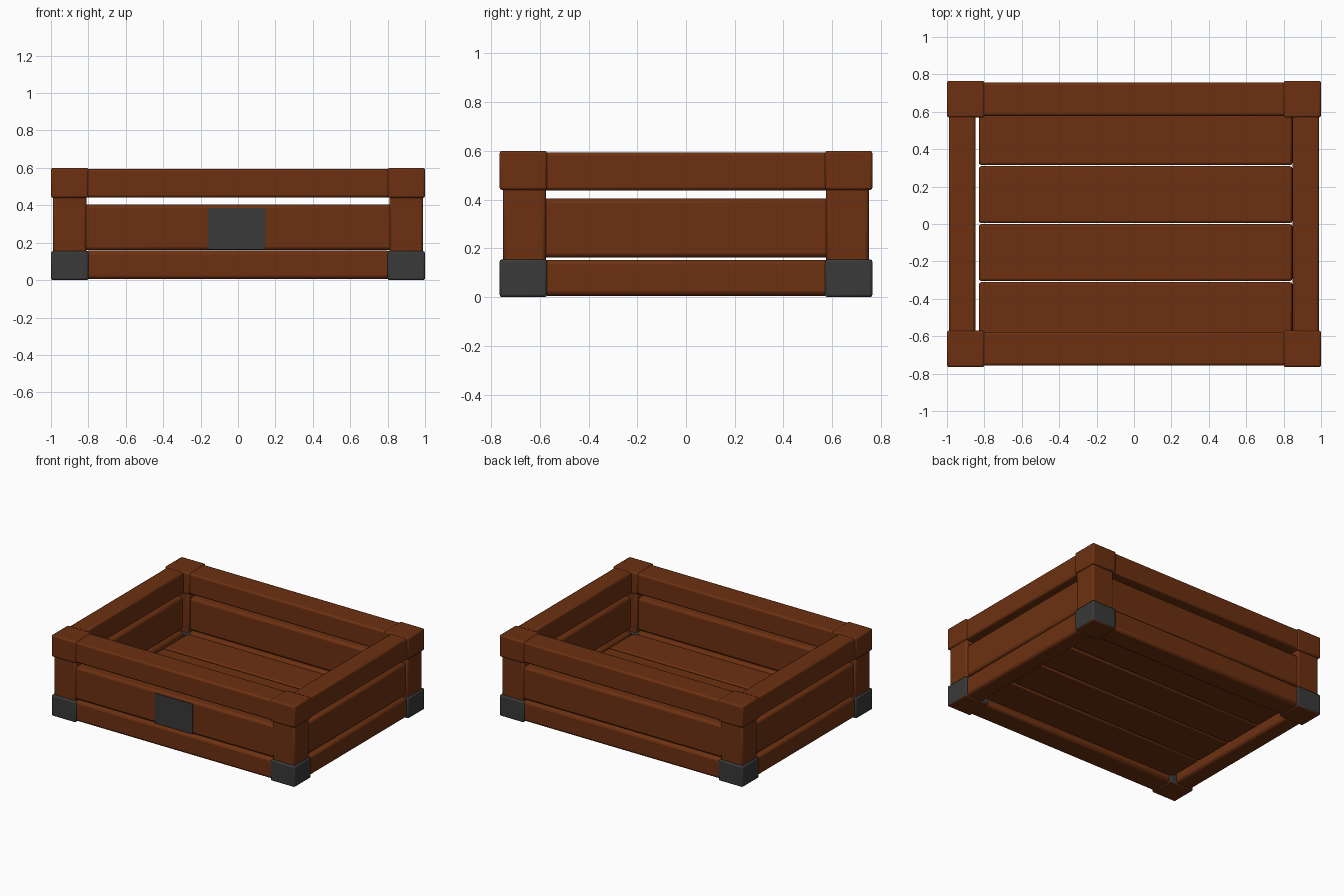
import bpy, bmesh

if "Cube" in bpy.data.objects:
    bpy.data.objects.remove(bpy.data.objects["Cube"])


def mat(name, rgb):
    m = bpy.data.materials.new(name)
    m.diffuse_color = (*rgb, 1)
    m.use_nodes = True
    m.node_tree.nodes["Principled BSDF"].inputs["Base Color"].default_value = m.diffuse_color
    return m


WOOD = mat("brown wood", (0.15, 0.030, 0.0055))
METAL = mat("dark grey metal", (0.041, 0.041, 0.041))
END = mat("dark end grain", (0.035, 0.005, 0.005))


def box(name, x, y, z, mats=(WOOD,), bevel=0.013, rule=None):
    """Bevelled box from (min, max) ranges; rule picks a material from the face normal."""
    bm = bmesh.new()
    bmesh.ops.create_cube(bm, size=1)
    for v in bm.verts:
        v.co = [r[0] + (c + 0.5) * (r[1] - r[0]) for r, c in zip((x, y, z), v.co)]
    bm.normal_update()
    if rule:
        for f in bm.faces:
            f.material_index = rule(f.normal)
    me = bpy.data.meshes.new(name)
    bm.to_mesh(me)
    bm.free()
    for m in mats:
        me.materials.append(m)
    ob = bpy.data.objects.new(name, me)
    bpy.context.collection.objects.link(ob)
    if bevel:
        b = ob.modifiers.new("bevel", "BEVEL")
        b.width, b.segments = bevel, 2
        bpy.context.view_layer.objects.active = ob
        ob.select_set(True)
        bpy.ops.object.shade_smooth_by_angle(angle=0.7)
        ob.select_set(False)
    return ob


def side(s, lo, hi):
    return (lo, hi) if s > 0 else (-hi, -lo)


# corners: post, wooden top block, metal foot with a wooden underside
for sx, nx in ((-1, "left"), (1, "right")):
    for sy, ny in ((-1, "front"), (1, "back")):
        tag = f"{ny}_{nx}"
        box(f"post_{tag}", side(sx, 0.81, 0.99), side(sy, 0.575, 0.75), (0.13, 0.46))
        box(f"top_block_{tag}", side(sx, 0.80, 1.0), side(sy, 0.57, 0.765), (0.44, 0.6), bevel=0.01)
        box(f"foot_{tag}", side(sx, 0.80, 1.0), side(sy, 0.57, 0.765), (0.0, 0.155), (METAL, WOOD),
            bevel=0.01, rule=lambda n: 1 if n.z < -0.5 else 0)

# front and back walls: lower rail, middle board, upper rail
for s, n in ((-1, "front"), (1, "back")):
    box(f"lower_rail_{n}", (-0.82, 0.82), side(s, 0.58, 0.755), (0.005, 0.157), bevel=0.02)
    box(f"middle_board_{n}", (-0.83, 0.83), side(s, 0.60, 0.742), (0.16, 0.403), bevel=0.018)
    box(f"upper_rail_{n}", (-0.82, 0.82), side(s, 0.578, 0.757), (0.442, 0.595))

# left and right walls
for s, n in ((-1, "left"), (1, "right")):
    box(f"lower_rail_{n}", side(s, 0.85, 0.985), (-0.59, 0.59), (0.005, 0.153), bevel=0.02)
    box(f"middle_board_{n}", side(s, 0.86, 0.975), (-0.6, 0.6), (0.163, 0.405), bevel=0.018)
    box(f"upper_rail_{n}", side(s, 0.848, 0.99), (-0.59, 0.59), (0.438, 0.594))

# floor boards with darker ends
edges = (-0.6, -0.308, 0.002, 0.312, 0.6)
for i in range(4):
    box(f"floor_board_{i + 1}", (-0.83, 0.847), (edges[i] + 0.003, edges[i + 1] - 0.003), (0.05, 0.14),
        (WOOD, END), rule=lambda n: 1 if abs(n.x) > 0.5 else 0)

# label plate on the front board
box("label_plate", (-0.16, 0.148), (-0.748, -0.740), (0.163, 0.386), (METAL,), bevel=0)
